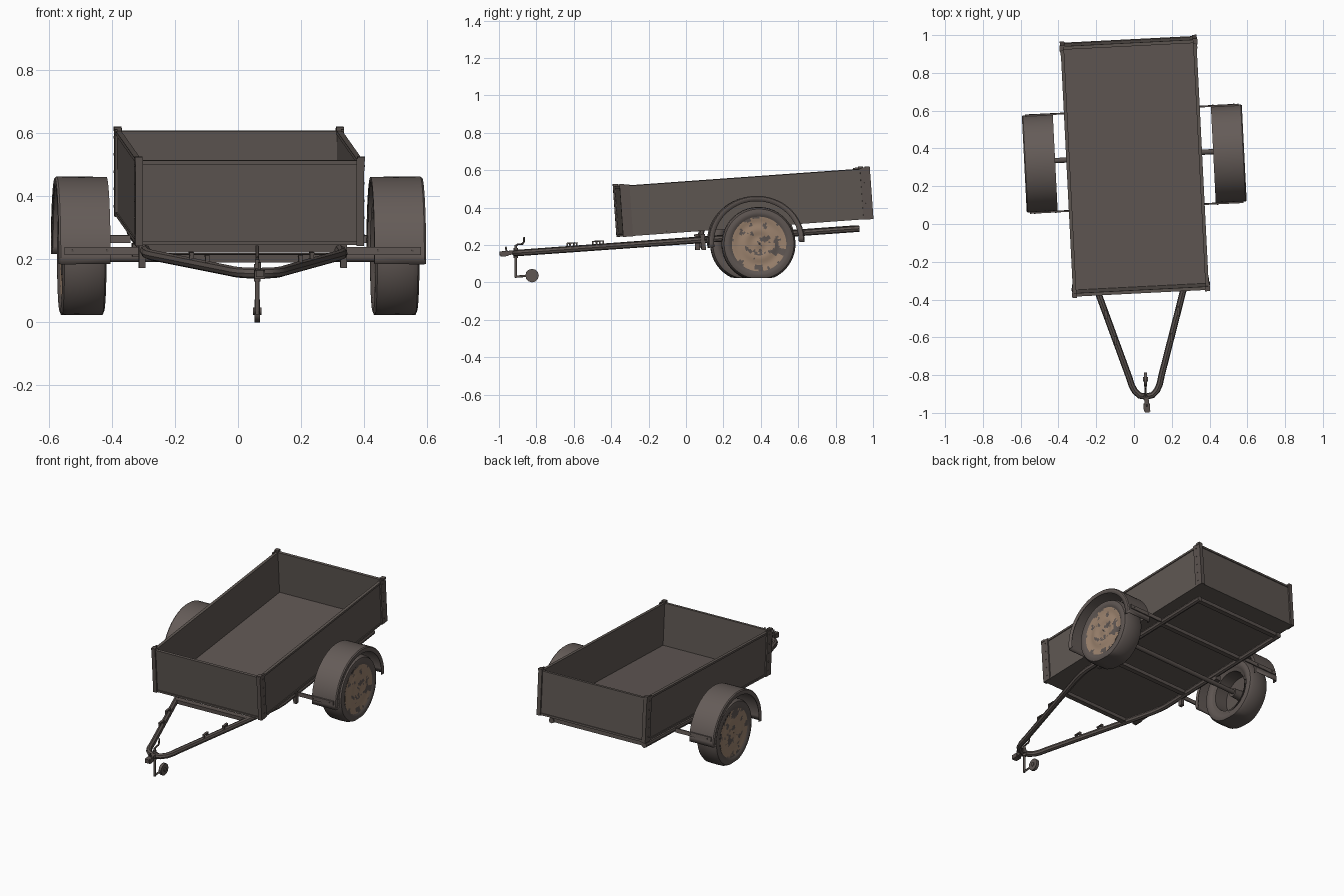
import bpy, bmesh, math
from math import radians, sin, cos, pi
from mathutils import Matrix, Vector, noise

if "Cube" in bpy.data.objects:
    bpy.data.objects.remove(bpy.data.objects["Cube"])


def material(name, rgb):
    m = bpy.data.materials.new(name)
    m.use_nodes = True
    m.diffuse_color = (*rgb, 1)
    m.node_tree.nodes["Principled BSDF"].inputs["Base Color"].default_value = (*rgb, 1)
    return m


PANEL = material("weathered panel", (0.112, 0.094, 0.084))
FLOOR = material("floor board", (0.117, 0.096, 0.088))
FENDER = material("dusty fender", (0.130, 0.107, 0.098))
FRAME = material("frame steel", (0.102, 0.084, 0.076))
TYRE = material("worn rubber", (0.112, 0.092, 0.084))
RUST = material("rusty rim", (0.330, 0.225, 0.155))

# The whole trailer is slightly turned and tipped nose-down
POSE = (Matrix.Translation((0.003, 0.315, 0.2925)) @ Matrix.Rotation(radians(2.9), 4, "Z")
        @ Matrix.Rotation(radians(4.1), 4, "X"))


def finish(name, bm, mats, smooth=False, pose=POSE):
    bmesh.ops.recalc_face_normals(bm, faces=bm.faces)
    bm.transform(pose)
    me = bpy.data.meshes.new(name)
    bm.to_mesh(me)
    bm.free()
    for m in mats:
        me.materials.append(m)
    ob = bpy.data.objects.new(name, me)
    bpy.context.collection.objects.link(ob)
    if smooth:
        bpy.ops.object.select_all(action="DESELECT")
        ob.select_set(True)
        bpy.context.view_layer.objects.active = ob
        bpy.ops.object.shade_smooth_by_angle(angle=radians(35))
    return ob


def boxes(name, mat, *items):
    bm = bmesh.new()
    for centre, size in items:
        bmesh.ops.create_cube(bm, size=1, matrix=Matrix.Translation(centre)
                              @ Matrix.Diagonal((*size, 1)))
    return finish(name, bm, [mat])


def rods(name, mat, *items, pose=POSE):
    bm = bmesh.new()
    for a, b, r in items:
        a, b = Vector(a), Vector(b)
        mat4 = Matrix.Translation((a + b) / 2) @ (b - a).to_track_quat("Z", "Y").to_matrix().to_4x4()
        bmesh.ops.create_cone(bm, cap_ends=True, segments=12, radius1=r, radius2=r,
                              depth=(b - a).length, matrix=mat4)
    return finish(name, bm, [mat], True, pose)


def tube(name, pts, r, mat, pose=POSE):
    cu = bpy.data.curves.new(name, "CURVE")
    cu.dimensions, cu.bevel_depth, cu.bevel_resolution, cu.use_fill_caps = "3D", r, 2, True
    sp = cu.splines.new("POLY")
    sp.points.add(len(pts) - 1)
    for p, co in zip(sp.points, pts):
        p.co = (*co, 1)
    tmp = bpy.data.objects.new(name, cu)
    bm = bmesh.new()
    bm.from_mesh(bpy.data.meshes.new_from_object(tmp))
    bpy.data.objects.remove(tmp)
    return finish(name, bm, [mat], True, pose)


def sweep(profile, centre, a0, a1, n, side, stretch=1.0):
    """Sweep (x, radius) points round the x axis through centre."""
    bm = bmesh.new()
    full = abs(a1 - a0 - 2 * pi) < 1e-4
    rows = []
    for i in range(n if full else n + 1):
        a = a0 + (a1 - a0) * i / n
        rows.append([bm.verts.new((side * (centre[0] + x), centre[1] + stretch * r * cos(a),
                                   centre[2] + r * sin(a))) for x, r in profile])
    for i in range(n):
        p, q = rows[i], rows[(i + 1) % len(rows)]
        for j in range(len(profile) - 1):
            bm.faces.new((p[j], p[j + 1], q[j + 1], q[j]))
    return bm


# Cargo box: floor, walls, folded rims
W, L, H, T = 0.355, 0.660, 0.269, 0.012
boxes("box_floor", FLOOR, ((0, 0, 0.006), (2 * W, 2 * L, 0.012)))
for s, side in ((1, "left"), (-1, "right")):
    boxes(side + "_wall", PANEL, ((s * (W - T / 2), 0, H / 2), (T, 2 * L, H)))
    boxes(side + "_wall_rims", PANEL,
          ((s * (W - 0.004), 0, H - 0.006), (0.018, 2 * L, 0.012)),
          ((s * (W - 0.004), 0, 0.006), (0.018, 2 * L, 0.012)))
for s, end in ((-1, "front"), (1, "rear")):
    boxes(end + "_wall", PANEL, ((0, s * (L - T / 2), H / 2), (2 * W, T, H)))
    boxes(end + "_wall_rims", PANEL,
          ((0, s * (L - 0.004), H - 0.006), (2 * W, 0.018, 0.012)),
          ((0, s * (L - 0.004), 0.006), (2 * W, 0.018, 0.012)))

# Corner posts with bolts
for sx in (1, -1):
    for sy in (1, -1):
        tag = ("left" if sx > 0 else "right") + ("_rear" if sy > 0 else "_front")
        boxes(tag + "_post", FRAME,
              ((sx * 0.359, sy * 0.645, 0.137), (0.008, 0.053, 0.278)),
              ((sx * 0.351, sy * 0.667, 0.137), (0.024, 0.009, 0.278)),
              ((sx * 0.353, sy * 0.658, 0.274), (0.024, 0.026, 0.014)))
        rods(tag + "_bolts", FRAME, *[
            ((sx * 0.361, sy * 0.64, z), (sx * 0.366, sy * 0.64, z), 0.004)
            for z in (0.03, 0.085, 0.14, 0.195, 0.25)])

# Drawbar and chassis rails, one bent tube
Z = -0.048
half = [(0.31, 0.595), (0.31, -0.36), (0.304, -0.41), (0.29, -0.47), (0.086, -1.13),
        (0.074, -1.175), (0.058, -1.207), (0.034, -1.23), (0, -1.237)]
path = [(x, y, Z) for x, y in half] + [(-x, y, Z) for x, y in reversed(half[:-1])]
tube("chassis_rail", path, 0.017, FRAME)
boxes("chassis_crossbars", FRAME, *[((0, y, Z + 0.004), (0.62, 0.028, 0.024))
                                    for y in (-0.2, 0.26, 0.575)],
      ((0, -0.63, Z + 0.004), (0.48, 0.028, 0.024)))

# Cable eyes on the drawbar arms
for s in (1, -1):
    for y in (-0.93, -0.79):
        x = s * (0.29 - (-0.47 - y) * 0.309)
        boxes("drawbar_eye", FRAME,
              ((x, y - 0.018, Z + 0.021), (0.012, 0.008, 0.026)),
              ((x, y + 0.018, Z + 0.021), (0.012, 0.008, 0.026)),
              ((x, y, Z + 0.032), (0.014, 0.044, 0.006)))

# Axle and suspension
rods("axle", FRAME, ((-0.47, 0.035, -0.09), (0.47, 0.041, -0.09), 0.014))
for s in (1, -1):
    boxes("suspension_mount", FRAME,
          ((s * 0.32, -0.245, -0.06), (0.02, 0.024, 0.085)),
          ((s * 0.32, 0.039, -0.065), (0.035, 0.06, 0.04)))


# Wheels and fenders, mirrored
def wheel(side, tag):
    hub = Vector((0.497, 0.036 + side * 0.005, -0.0905))
    rubber = [(0.057, 0.140), (0.067, 0.155), (0.070, 0.17), (0.064, 0.187), (0.048, 0.196),
              (0, 0.198)]
    rubber += [(-x, r) for x, r in reversed(rubber[:-1])]
    rubber += [(-0.045, 0.126), (0.045, 0.126), rubber[0]]
    tyre = finish(tag + "_tyre", sweep(rubber, hub, 0, 2 * pi, 48, side), [TYRE], True)
    # Sagging tyre is flat where it meets the ground
    for v in tyre.data.vertices:
        v.co.z = max(v.co.z, 0.023)
    # Nearly flat rim with blotches of dirt over the rust, denser at the edge
    steps = [0.146 - 0.0085 * i for i in range(17)] + [0.002]
    rim = [(0.060 + 0.0025 * cos(r * 85), r) for r in steps]
    bm = sweep(rim, hub, 0, 2 * pi, 72, side)
    for f in bm.faces:
        c = f.calc_center_median()
        edge = math.hypot(c.y - hub.y, c.z - hub.z) - 0.125
        c.x = side * 3
        rough = noise.noise(c * 19) + 0.4 * noise.noise(c * 55) + 9 * max(0, edge)
        f.material_index = int(rough > 0.23)
    finish(tag + "_rim", bm, [RUST, TYRE], True)
    barrel = [(-0.060, 0.140), (-0.052, 0.122), (0.03, 0.118), (0.036, 0.03), (-0.03, 0.026),
              (-0.03, 0.001)]
    finish(tag + "_rim_inside", sweep(barrel, hub, 0, 2 * pi, 36, side), [FRAME], True)

    guard = [(-0.081, 0.225), (-0.081, 0.242), (0.077, 0.243), (0.083, 0.238), (0.083, 0.214)]
    bm = sweep(guard, (0.5, 0.027, -0.075), radians(-5), radians(184), 32, side, 1.06)
    ob = finish(tag + "_fender", bm, [FENDER], True)
    solid = ob.modifiers.new("thickness", "SOLIDIFY")
    solid.thickness = 0.004
    # Bars from chassis to the fender ends
    for y, end in ((-0.232, "front"), (0.286, "rear")):
        boxes(tag + "_fender_" + end + "_bar", FENDER,
              ((side * 0.448, y, -0.049), (0.235, 0.008, 0.025)))
        rods(tag + "_bar_bolts", FRAME, *[
            ((side * x, y - 0.007, -0.049), (side * x, y + 0.007, -0.049), 0.004)
            for x in (0.43, 0.54)])


wheel(1, "left")
wheel(-1, "right")

# Coupling
boxes("coupling", FRAME, ((0, -1.27, Z + 0.004), (0.024, 0.1, 0.022)),
      ((0, -1.295, Z), (0.034, 0.04, 0.026)))
rods("coupling_lever", FRAME, ((0, -1.28, Z), (0, -1.285, Z + 0.038), 0.005))

# Jockey stand with crank and small wheel, standing upright
X, Y = 0.061, -0.91
FLAT = Matrix.Identity(4)
rods("jockey_mast", FRAME, ((X, Y, 0.025), (X, Y, 0.2), 0.007), ((X, Y, 0.13), (X, Y, 0.185), 0.011),
     pose=FLAT)
tube("jockey_crank", [(X, Y, 0.195), (X, Y + 0.01, 0.203), (X, Y + 0.035, 0.205),
                      (X, Y + 0.043, 0.215), (X, Y + 0.045, 0.243)], 0.005, FRAME, FLAT)
rods("jockey_arm", FRAME, ((X, Y - 0.005, 0.03), (X, Y + 0.085, 0.037), 0.006), pose=FLAT)
rods("jockey_wheel", TYRE, ((X - 0.009, -0.823, 0.036), (X + 0.009, -0.823, 0.036), 0.036),
     ((X - 0.014, -0.823, 0.036), (X + 0.014, -0.823, 0.036), 0.012), pose=FLAT)
